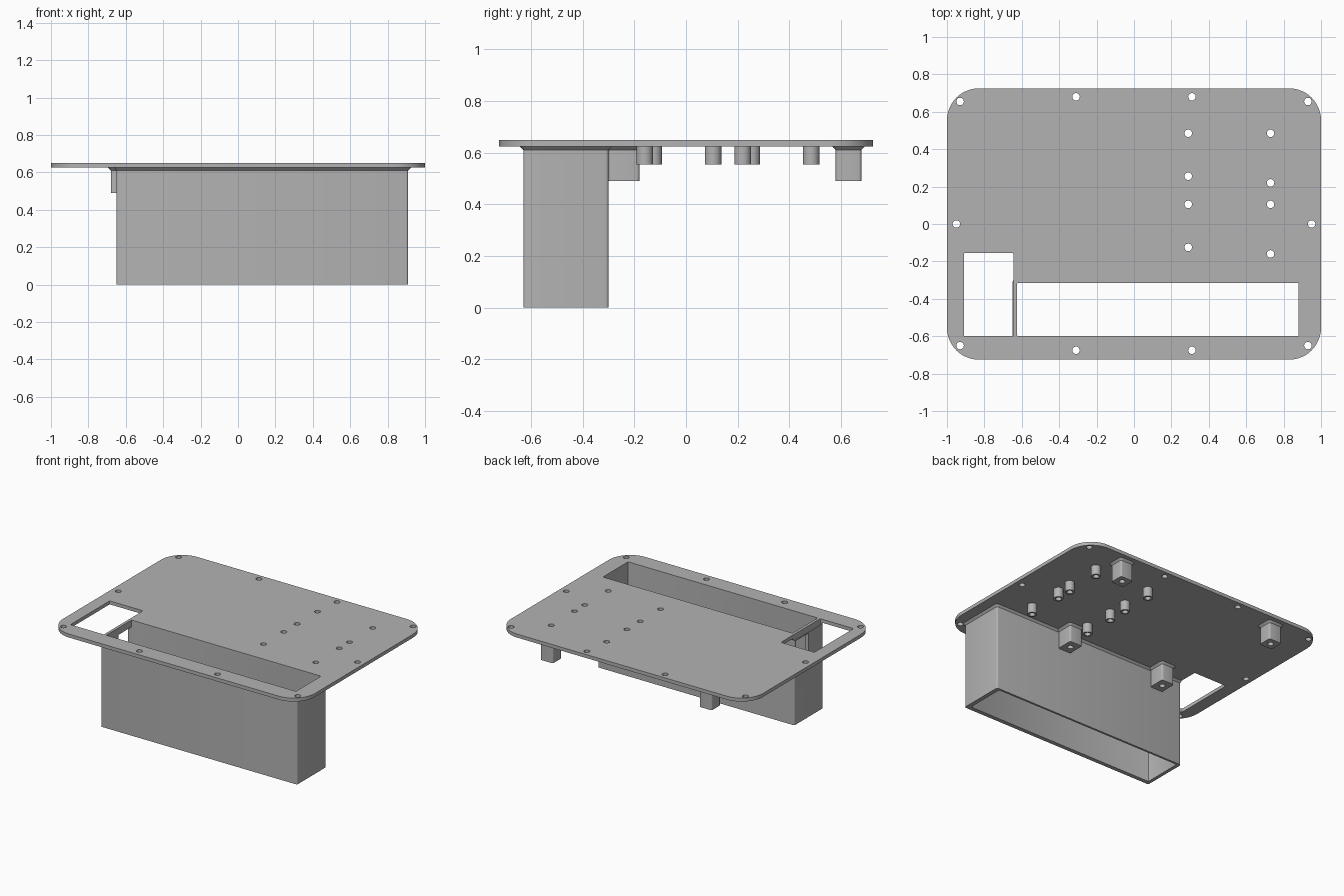
import bpy, bmesh, math

cube = bpy.data.objects.get("Cube")
if cube:
    bpy.data.objects.remove(cube, do_unlink=True)

grey = bpy.data.materials.new("plain grey")
grey.use_nodes = True
colour = (0.45, 0.45, 0.45, 1)
grey.diffuse_color = colour
grey.node_tree.nodes["Principled BSDF"].inputs["Base Color"].default_value = colour

TOP, UNDER = 0.65, 0.625
HOLE = 0.02


def outline(x0, x1, y0, y1, r, steps):
    """Rounded rectangle, counter-clockwise."""
    pts = []
    corners = [(x1 - r, y1 - r), (x0 + r, y1 - r), (x0 + r, y0 + r), (x1 - r, y0 + r)]
    for i, (cx, cy) in enumerate(corners):
        for k in range(steps + 1):
            a = (i + k / steps) * math.pi / 2
            pts.append((cx + r * math.cos(a), cy + r * math.sin(a)))
    return pts


def circle(x, y, r, n=24):
    return [(x + r * math.cos(2 * math.pi * i / n), y + r * math.sin(2 * math.pi * i / n))
            for i in range(n)]


def loft(name, rings):
    """Closed solid through (outline, z) rings, listed from bottom to top."""
    bm = bmesh.new()
    loops = [[bm.verts.new((x, y, z)) for x, y in pts] for pts, z in rings]
    n = len(loops[0])
    for a, b in zip(loops, loops[1:]):
        for i in range(n):
            j = (i + 1) % n
            bm.faces.new((a[i], a[j], b[j], b[i]))
    bm.faces.new(loops[0][::-1])
    bm.faces.new(loops[-1])
    mesh = bpy.data.meshes.new(name)
    bm.to_mesh(mesh)
    bm.free()
    mesh.materials.append(grey)
    obj = bpy.data.objects.new(name, mesh)
    bpy.context.collection.objects.link(obj)
    return obj


def cut(obj, cutters):
    """Cut a list of solids out of an object, then drop the cutters."""
    group = bpy.data.collections.new("cutters")
    for c in cutters:
        group.objects.link(c)
    mod = obj.modifiers.new("openings", "BOOLEAN")
    mod.operation = "DIFFERENCE"
    mod.operand_type = "COLLECTION"
    mod.collection = group
    mod.solver = "EXACT"
    bpy.context.view_layer.objects.active = obj
    bpy.ops.object.modifier_apply(modifier=mod.name)
    for c in cutters:
        bpy.data.objects.remove(c, do_unlink=True)
    bpy.data.collections.remove(group)


def smooth(obj):
    bpy.ops.object.select_all(action="DESELECT")
    obj.select_set(True)
    bpy.context.view_layer.objects.active = obj
    bpy.ops.object.shade_smooth_by_angle(angle=math.radians(30))


def prism(name, pts, z0, z1):
    return loft(name, [(pts, z0), (pts, z1)])


def flared(name, x0, x1, y0, y1, z0):
    """Rounded block with a small flare where it meets the plate."""
    f = 0.014
    base = outline(x0, x1, y0, y1, 0.012, 4)
    wide = outline(x0 - f, x1 + f, y0 - f, y1 + f, 0.012 + f, 4)
    return loft(name, [(base, z0), (base, UNDER - f), (wide, UNDER)])


# Screw holes around the rim and standoff positions
rim = [(-0.95, 0.0), (0.95, 0.0)]
for s in (-1, 1):
    rim += [(s * 0.93, 0.655), (s * 0.31, 0.68), (s * 0.93, -0.65), (s * 0.31, -0.675)]
posts = [(0.29, y) for y in (0.485, 0.255, 0.105, -0.125)]
posts += [(0.73, y) for y in (0.485, 0.22, 0.105, -0.16)]

# Cover plate with bay opening, side opening and screw holes
bay = outline(-0.625, 0.88, -0.60, -0.315, 0.005, 2)
side = outline(-0.91, -0.645, -0.60, -0.155, 0.006, 2)
plate = prism("cover_plate", outline(-1, 1, -0.725, 0.725, 0.17, 12), UNDER, TOP)
cut(plate, [prism("bay_cut", bay, 0.5, 0.8), prism("side_cut", side, 0.5, 0.8)]
    + [prism("hole_cut", circle(x, y, HOLE), 0.5, 0.8) for x, y in rim + posts])
smooth(plate)

# Open-ended bay with a cable window in its right wall
tray = flared("bay_walls", -0.65, 0.91, -0.63, -0.30, 0.0)
window = prism("window_cut", outline(-0.70, -0.61, -0.46, -0.318, 0.002, 2), 0.45, 0.60)
cut(tray, [prism("bay_cut", bay, -0.1, 0.8), window,
           prism("side_cut", side, 0.605, 0.8)])
smooth(tray)

# Round hollow standoffs
for i, (x, y) in enumerate(posts):
    post = prism(f"standoff_{i + 1}", circle(x, y, 0.032), 0.555, UNDER)
    cut(post, [prism("bore", circle(x, y, HOLE), 0.5, 0.8)])
    smooth(post)

# Square mounting blocks with blind holes
for i, (x, y) in enumerate([(-0.63, 0.63), (0.63, 0.63), (-0.44, -0.24), (0.34, -0.24)]):
    w = 0.05
    d = 0.05 if y > 0 else 0.06
    block = flared(f"mounting_block_{i + 1}", x - w, x + w, y - d, y + d, 0.49)
    cut(block, [prism("bore", circle(x, y, HOLE), 0.4, 0.6)])
    if y < 0:
        cut(block, [prism("bay_cut", bay, 0.4, 0.8)])
    smooth(block)
